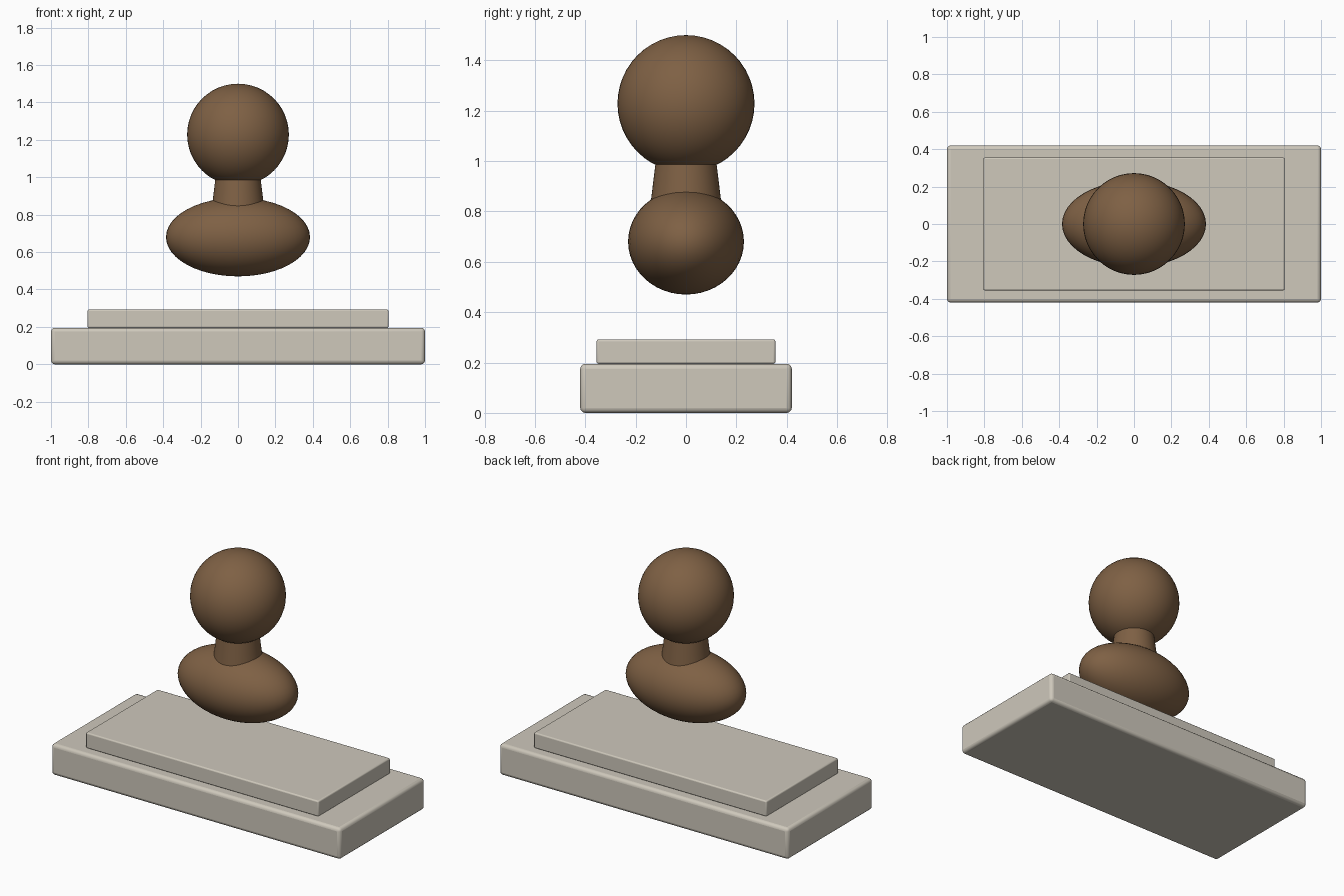
import bpy
import math

cube = bpy.data.objects.get("Cube")
if cube:
    bpy.data.objects.remove(cube, do_unlink=True)


def material(name, rgb):
    mat = bpy.data.materials.new(name)
    mat.use_nodes = True
    colour = (*rgb, 1)
    mat.diffuse_color = colour
    mat.node_tree.nodes["Principled BSDF"].inputs["Base Color"].default_value = colour
    return mat


stone = material("pale stone", (0.62, 0.58, 0.50))
wood = material("brown wood", (0.21, 0.118, 0.058))


def finish(name, mat):
    obj = bpy.context.object
    obj.name = name
    obj.data.materials.append(mat)
    bpy.ops.object.transform_apply(location=False, rotation=False, scale=True)
    bpy.ops.object.shade_smooth_by_angle(angle=math.radians(35))
    return obj


def slab(name, size, bottom, bevel):
    bpy.ops.mesh.primitive_cube_add(size=1, location=(0, 0, bottom + size[2] / 2))
    bpy.context.object.scale = size
    obj = finish(name, stone)
    mod = obj.modifiers.new("Rounded edges", "BEVEL")
    mod.width = bevel
    mod.segments = 3


def ball(name, radii, z):
    bpy.ops.mesh.primitive_uv_sphere_add(segments=48, ring_count=24, radius=1, location=(0, 0, z))
    bpy.context.object.scale = radii
    finish(name, wood)


# Stepped base
slab("base_slab", (2.0, 0.84, 0.195), 0, 0.02)
slab("upper_slab", (1.61, 0.71, 0.097), 0.195, 0.008)

# Floating bust: shoulders, neck and head
ball("shoulders", (0.385, 0.23, 0.21), 0.68)
bpy.ops.mesh.primitive_cone_add(vertices=48, radius1=0.147, radius2=0.12, depth=0.22, location=(0, 0, 0.89))
finish("neck", wood)
ball("head", (0.272, 0.272, 0.272), 1.228)
